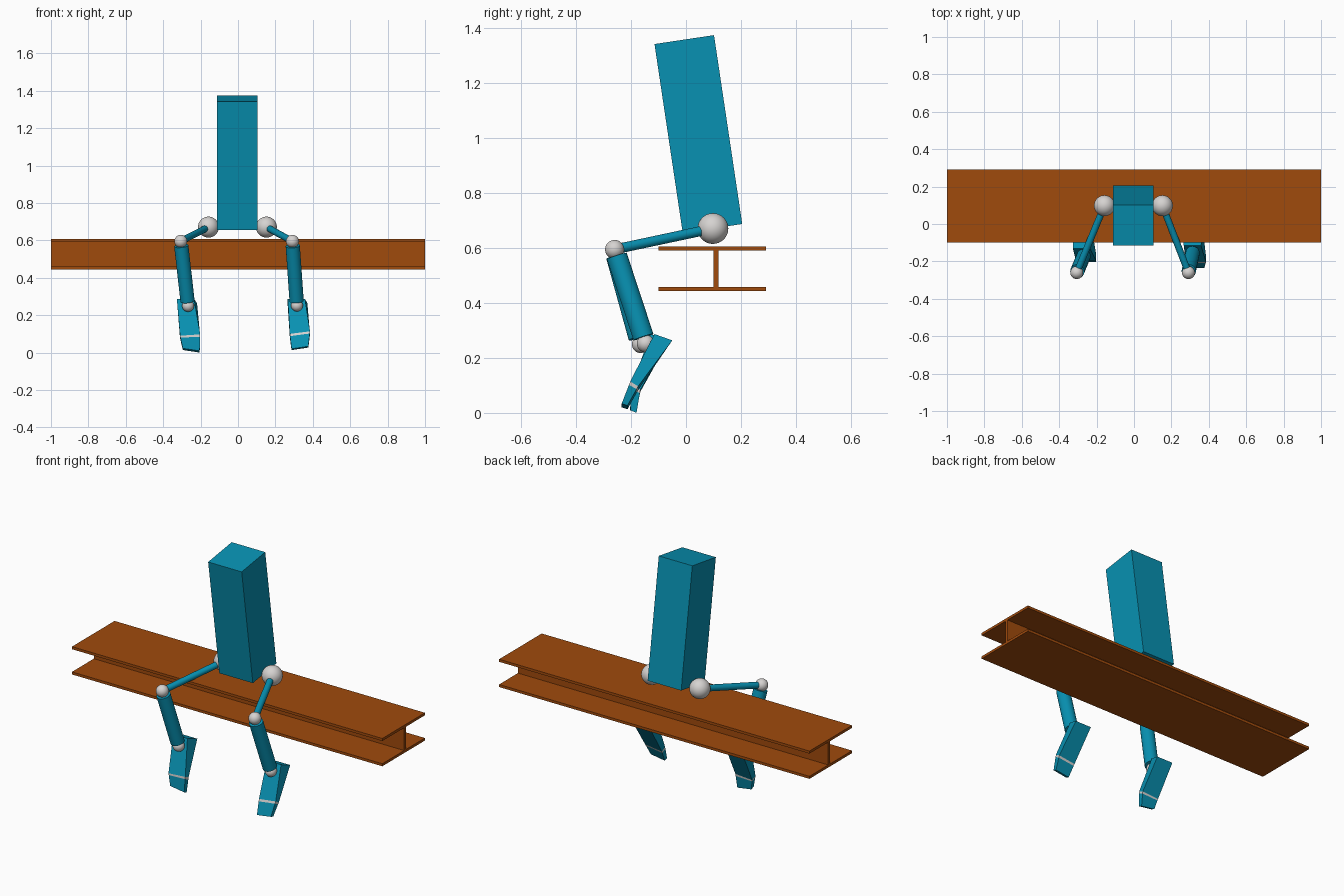
import bpy, bmesh, math
from mathutils import Vector, Matrix

if "Cube" in bpy.data.objects:
    bpy.data.objects.remove(bpy.data.objects["Cube"])


def material(name, rgb):
    m = bpy.data.materials.new(name)
    m.diffuse_color = (*rgb, 1)
    m.use_nodes = True
    m.node_tree.nodes["Principled BSDF"].inputs["Base Color"].default_value = m.diffuse_color
    return m


TEAL = material("teal", (0.0024, 0.283, 0.445))
BROWN = material("rust brown", (0.352, 0.069, 0.0037))
GREY = material("light grey", (0.672, 0.651, 0.638))


def finish(name, bm, mat, smooth=False):
    bmesh.ops.recalc_face_normals(bm, faces=bm.faces)
    me = bpy.data.meshes.new(name)
    bm.to_mesh(me)
    bm.free()
    me.materials.append(mat)
    ob = bpy.data.objects.new(name, me)
    bpy.context.collection.objects.link(ob)
    if smooth:
        bpy.context.view_layer.objects.active = ob
        ob.select_set(True)
        bpy.ops.object.shade_smooth_by_angle(angle=math.radians(40))
        ob.select_set(False)
    return ob


def ball(name, pos, r):
    bm = bmesh.new()
    bmesh.ops.create_uvsphere(bm, u_segments=32, v_segments=16, radius=r,
                              matrix=Matrix.Translation(pos))
    finish(name, bm, GREY, True)


def rod(name, a, b, r):
    a, b = Vector(a), Vector(b)
    rot = (b - a).to_track_quat('Z', 'Y').to_matrix().to_4x4()
    bm = bmesh.new()
    bmesh.ops.create_cone(bm, cap_ends=True, segments=32, radius1=r, radius2=r,
                          depth=(b - a).length,
                          matrix=Matrix.Translation((a + b) / 2) @ rot)
    finish(name, bm, TEAL, True)


def loft(name, rings, mat):
    bm = bmesh.new()
    loops = [[bm.verts.new(p) for p in ring] for ring in rings]
    for a, b in zip(loops, loops[1:]):
        n = len(a)
        for i in range(n):
            bm.faces.new((a[i], a[(i + 1) % n], b[(i + 1) % n], b[i]))
    bm.faces.new(loops[0])
    bm.faces.new(loops[-1])
    finish(name, bm, mat)


def section(top, bottom, w_top, w_bottom, tilt):
    """Four-sided foot section: top edge and sole edge, tilted sideways."""
    t, b, side = Vector(top), Vector(bottom), Vector((1, 0, tilt))
    return [t - side * w_top, t + side * w_top, b + side * w_bottom, b - side * w_bottom]


# I-beam: half profile mirrored about the web
half = [(0.196, 0.444), (0.196, 0.459), (0.009, 0.459),
        (0.009, 0.591), (0.196, 0.591), (0.196, 0.606)]
profile = [(0.096 + y + (0.014 if y < 0.1 else 0), z) for y, z in half]
profile += [(0.096 - y + (0.014 if y < 0.1 else 0), z) for y, z in reversed(half)]
loft("beam", [[(x, y, z) for y, z in profile] for x in (-1, 1)], BROWN)

# Torso: a box leaning to the front
bm = bmesh.new()
bmesh.ops.create_cube(bm, size=1, matrix=Matrix.Translation((-0.004, 0.045, 1.015))
                      @ Matrix.Rotation(math.radians(8.5), 4, 'X')
                      @ Matrix.Diagonal((0.216, 0.219, 0.695, 1)))
finish("torso", bm, TEAL)

# Legs: joints and foot sections (heel, ball, tip) for each side
legs = {
    "left": dict(hip=(-0.158, 0.098, 0.671), knee=(-0.306, -0.26, 0.595),
                 ankle=(-0.267, -0.165, 0.25),
                 heel=((-0.281, -0.13, 0.287), (-0.272, -0.062, 0.264), 0.046, 0.053, 0),
                 ball=((-0.256, -0.197, 0.094), (-0.256, -0.166, 0.081), 0.054, 0.054, 0.07),
                 tip=((-0.25, -0.203, 0.016), (-0.25, -0.18, 0.007), 0.045, 0.045, -0.15)),
    "right": dict(hip=(0.152, 0.098, 0.671), knee=(0.291, -0.26, 0.595),
                  ankle=(0.315, -0.147, 0.252),
                  heel=((0.312, -0.115, 0.287), (0.318, -0.05, 0.264), 0.046, 0.053, 0),
                  ball=((0.331, -0.203, 0.107), (0.331, -0.174, 0.09), 0.054, 0.054, 0.13),
                  tip=((0.331, -0.234, 0.027), (0.331, -0.213, 0.02), 0.045, 0.045, 0.15)),
}
for side, p in legs.items():
    hip, knee, ankle = (Vector(p[k]) for k in ("hip", "knee", "ankle"))
    ball(side + "_hip", hip, 0.056)
    ball(side + "_knee", knee, 0.0345)
    ball(side + "_ankle", ankle, 0.032)
    rod(side + "_thigh", hip, knee, 0.018)
    rod(side + "_shin", knee.lerp(ankle, 0.07), knee.lerp(ankle, 0.93), 0.038)
    # Foot, pale toe hinge strip and toes
    heel, front, tip = (section(*p[k]) for k in ("heel", "ball", "tip"))
    hinge = [a.lerp(b, 0.15) for a, b in zip(front, tip)]
    loft(side + "_foot", [heel, front], TEAL)
    loft(side + "_toe_hinge", [front, hinge], GREY)
    loft(side + "_toes", [hinge, tip], TEAL)
